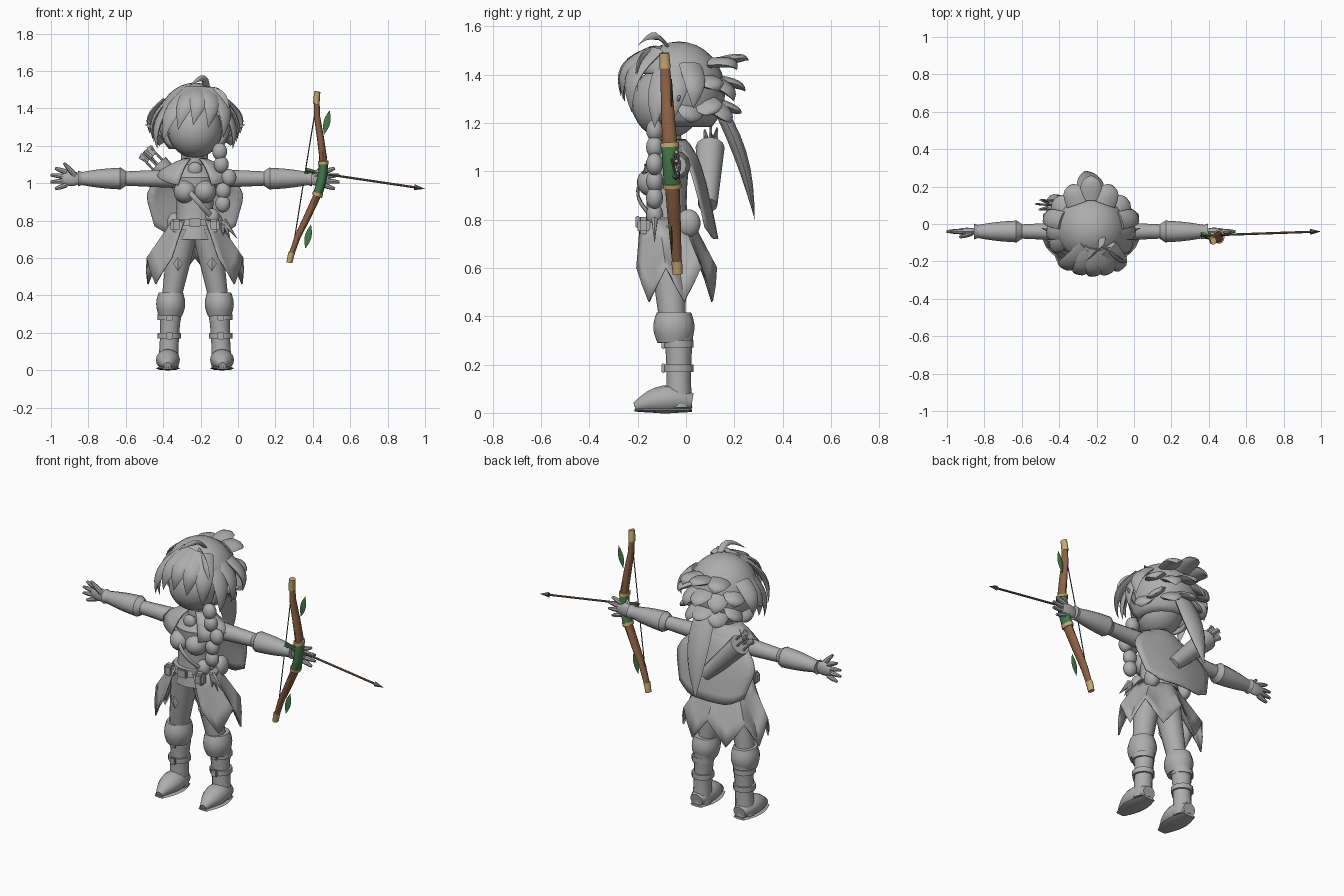
import bpy, bmesh, math
from mathutils import Vector, Matrix

cube = bpy.data.objects.get("Cube")
if cube:
    bpy.data.objects.remove(cube, do_unlink=True)

BODY_X = -.23                        # the figure stands off-centre
SPINE = -.08                         # depth of the body axis
ARM_Y, ARM_Z = -.04, 1.025
FRONT, UP = Vector((0, -1, 0)), Vector((0, 0, 1))
HEAD = Vector((BODY_X, ARM_Y, 1.33))
SIDES = {"left": 1, "right": -1}
made = []


def material(name, *colour):
    m = bpy.data.materials.new(name)
    m.use_nodes = True
    m.diffuse_color = (*colour, 1)
    m.node_tree.nodes["Principled BSDF"].inputs["Base Color"].default_value = (*colour, 1)
    return m


GREY = material("plain grey", .42, .42, .42)
WOOD = material("bow brown", .27, .12, .06)
GOLD = material("pale gold", .56, .4, .17)
GREEN = material("leaf green", .06, .2, .07)
SHAFT = material("arrow brown", .2, .14, .1)
DARK = material("dark grey", .1, .1, .1)


def finish(name, bm, mat=GREY, thickness=0):
    bmesh.ops.remove_doubles(bm, verts=bm.verts, dist=1e-5)
    bmesh.ops.recalc_face_normals(bm, faces=bm.faces)
    mesh = bpy.data.meshes.new(name)
    bm.to_mesh(mesh)
    bm.free()
    mesh.materials.append(mat)
    ob = bpy.data.objects.new(name, mesh)
    bpy.context.collection.objects.link(ob)
    if thickness:
        mod = ob.modifiers.new("thickness", "SOLIDIFY")
        mod.thickness, mod.offset = thickness, 0
    made.append(ob)


def sweep(name, path, radii, mat, sides, ref):
    """Sweep ellipses along a path; ref is the depth direction."""
    bm, rings = bmesh.new(), []
    for i, (centre, (w, d)) in enumerate(zip(path, radii)):
        t = (path[min(i + 1, len(path) - 1)] - path[max(i - 1, 0)]).normalized()
        side = t.cross(ref(centre) if callable(ref) else ref).normalized()
        depth = side.cross(t)
        angles = [math.tau * k / sides for k in range(sides)]
        rings.append([bm.verts.new(centre + side * w * math.cos(a) + depth * d * math.sin(a))
                      for a in angles])
    for a, b in zip(rings, rings[1:]):
        for k in range(sides):
            bm.faces.new((a[k], a[k - 1], b[k - 1], b[k]))
    for ring, size in ((rings[0], radii[0]), (rings[-1], radii[-1])):
        if min(size) > 1e-4:
            bm.faces.new(ring)
    finish(name, bm, mat)


def tube(name, start, end, r_start, r_end, swell=0, bend=(0, 0, 0), flat=1, mat=GREY,
         sides=12, ref=FRONT, s=1, ox=BODY_X, steps=8):
    """A bent limb whose radius blends from start to end with a swell between."""
    path, radii = [], []
    for i in range(steps + 1):
        t = i / steps
        arc = math.sin(math.pi * t)
        p = Vector(start).lerp(Vector(end), t) + Vector(bend) * arc
        r = r_start + (r_end - r_start) * t + swell * arc
        path.append(Vector((ox + s * p.x, p.y, p.z)))
        radii.append((r, r * flat))
    sweep(name, path, radii, mat, sides, ref)


def ball(name, at, size, s=1, keep=None, thickness=0):
    bm = bmesh.new()
    bmesh.ops.create_uvsphere(bm, u_segments=24, v_segments=16, radius=1)
    bm.transform(Matrix.Translation((BODY_X + s * at[0], at[1], at[2])) @ Matrix.Diagonal((*size, 1)))
    if keep:
        gone = [f for f in bm.faces if not keep(f.calc_center_median())]
        bmesh.ops.delete(bm, geom=gone, context="FACES")
    finish(name, bm, GREY, thickness)


def box(name, at, size, s=1):
    bm = bmesh.new()
    bmesh.ops.create_cube(bm, size=1)
    bm.transform(Matrix.Translation((BODY_X + s * at[0], at[1], at[2])) @ Matrix.Diagonal((*size, 1)))
    bmesh.ops.bevel(bm, geom=bm.edges[:], offset=min(size) / 4, segments=2, affect="EDGES")
    finish(name, bm)


def sheet(name, f, columns, rows):
    bm = bmesh.new()
    grid = [[bm.verts.new(Vector(f(i / columns, j / rows)) + Vector((BODY_X, 0, 0)))
             for i in range(columns + 1)] for j in range(rows + 1)]
    for a, b in zip(grid, grid[1:]):
        for i in range(columns):
            bm.faces.new((a[i], a[i + 1], b[i + 1], b[i]))
    finish(name, bm, GREY, .008)


def lock(name, root, tip, width, bulge):
    """A tapering hair lock that bows away from the head."""
    middle = (Vector(root) + Vector(tip)) / 2 + Vector((BODY_X, 0, 0))
    tube(name, root, tip, width, 0, swell=width / 3, bend=(middle - HEAD).normalized() * bulge,
         flat=.35, sides=8, ref=lambda p: p - HEAD)


# Head and hair
ball("head", (0, SPINE, 1.285), (.145, .145, .15))
ball("hair_cap", (0, -.03, 1.33), (.19, .185, .2), thickness=.015,
     keep=lambda c: c.z > 1.2 and (c.y > -.1 or c.z > 1.42))
for k in range(-2, 3):
    x = k * .08 - .01
    lock("fringe_lock", (.04 + x / 3, -.13, 1.5), (x, 2 * x * x - .27, 1.31 - 3 * x * x), .055, .06)
for s in SIDES.values():
    for row in range(3):
        x, y = s * (.2 + row * .02), row * .08 - .13
        lock("side_lock", (x * .65, y * .6, 1.44), (x, y, 1.18 + row * .04), .05, .04)
for row, z in enumerate((1.42, 1.29, 1.2)):
    for k in range(-1 - row, 2 + row):
        reach = .26 - .015 * row - .02 * (k % 2)
        x, y = reach * math.sin(k / 2) * .9, reach * math.cos(k / 2)
        drop = .04 * (k % 2)
        lock("back_lock", (x * .7, y / 2, min(z + .09, 1.45)), (x, y, z + .04 - drop), .06, .03)
tube("long_tail", (0, .1, 1.33), (-.03, .285, .8), .05, 0, swell=.045, bend=(.01, .03, .01),
     flat=.4, sides=8)
tube("crown_curl", (.06, -.05, 1.48), (-.03, -.2, 1.52), .015, 0, swell=.01, bend=(.03, 0, .06),
     flat=.4, sides=6)
tube("side_curl", (.04, -.1, 1.5), (.18, -.2, 1.32), .02, 0, swell=.01, bend=(.04, -.04, .05),
     flat=.5, sides=6)
for i in range(6):
    sway = math.sin(i * .7) * .05 + .012 * (-1) ** i
    ball("braid_knot", (.12 + sway, -.13, 1.17 - i * .07), (.04, .035, .046))
for k in range(3):
    tube("braid_end", (.15, -.13, .8), (.15 + k * .04, -.13, .7), .02, 0, flat=.7, sides=6)

# Torso and clothes
tube("torso", (0, SPINE, .7), (0, SPINE, 1.03), .115, .11, swell=-.015, flat=.85, sides=20)
tube("shoulders", (0, SPINE, 1.03), (0, SPINE, 1.1), .11, .05, flat=.8, sides=20)
tube("neck", (0, -.065, 1.06), (0, -.065, 1.18), .05, .043)
tube("belt", (0, SPINE, .77), (0, SPINE, .81), .125, .12, flat=.95, sides=20)
box("belt_buckle", (0, -.2, .79), (.06, .02, .05))
ball("collar_brooch", (0, -.13, 1.075), (.038, .025, .038))
tube("chest_strap", (-.1, -.12, 1.03), (.1, -.14, .81), .014, .014, bend=(0, -.07, 0), flat=.5, sides=6)


def skirt(u, v):
    a = .5 + u * (math.tau - 1)
    hem = .46 + .14 * abs(u * 6 % 1 * 2 - 1)          # zigzag points
    return (math.sin(a) * (.12 + .14 * v), -.09 + .04 * v - math.cos(a) * (.11 + .065 * v),
            .8 + (hem - .8) * v)


def cape(u, v):
    across = u * 2 - 1
    width = .1 + .17 * math.sin(min(1, v * 1.6) * math.pi / 2) - .1 * max(0, v - .45)
    corner = .12 * max(0, abs(across) - .6)
    return across * width, .01 + .12 * v ** .6 - .05 * across ** 2, 1.11 + (corner - .39) * v


def capelet(u, v):
    a = .45 + u * (math.tau - .9)
    droop = .05 * v + .07 * v * v * (.4 + abs(math.cos(a)))
    return (math.sin(a) * (.055 + .15 * v), -.06 - math.cos(a) * (.055 + .075 * v), 1.13 - droop)


sheet("split_skirt", skirt, 24, 4)
sheet("back_cape", cape, 12, 8)
sheet("shoulder_capelet", capelet, 24, 4)

# Quiver with spare arrows
low, high = Vector((.03, .09, .86)), Vector((-.2, .1, 1.1))
tube("quiver", low, high, .04, .06)
for k in range(4):
    around = Vector((math.cos(k * 1.5), math.sin(k * 1.5), math.cos(k * 1.5))) * .025
    nock = high + around + (high - low) * .3
    tube("spare_arrow", high + around, nock, .006, .006, sides=6)
    tube("spare_fletching", nock.lerp(high, .5), nock, .02, .016, flat=.3, sides=4)

# Limbs, ears and paired details
for side, s in SIDES.items():
    def part(name, start, end, *radii, **options):
        tube(side + "_" + name, start, end, *radii, s=s, **options)

    def arm(name, inner, outer, *radii, **options):
        part(name, (inner, ARM_Y, ARM_Z), (outer, ARM_Y, ARM_Z), *radii, **options)

    part("ear", (.12, -.07, 1.26), (.27, -.02, 1.315), .04, 0, swell=.006, flat=.5, sides=8)
    ball(side + "_bust", (.052, -.135, .955), (.062, .068, .062), s)

    # Leg and boot
    part("thigh", (.06, SPINE, .76), (.13, -.055, .36), .08, .05, flat=1.05)
    part("thigh_diamond", (.09, -.142, .53), (.09, -.148, .61), 0, 0, swell=.026, flat=.4, sides=4, steps=2)
    part("boot_shaft", (.13, -.03, .34), (.143, -.03, .02), .062, .056, swell=-.008)
    part("boot_cuff", (.132, -.05, .29), (.128, -.05, .415), .062, .065, swell=.014, flat=1.1, sides=16)
    for z in (.17, .27):
        part("boot_strap", (.138, -.03, z), (.138, -.03, z + .03), .062, .062)
        box(side + "_strap_buckle", (.138, -.093, z + .015), (.035, .016, .04), s)
    part("foot", (.143, .025, .045), (.147, -.212, .025), .04, .02, swell=.034, bend=(0, 0, .02),
         flat=.9, ref=UP, sides=16)
    part("sole", (.143, .025, .011), (.147, -.213, .011), .04, .03, swell=.03, flat=.18, ref=UP, sides=8)

    # Arm and hand
    arm("upper_arm", .07, .44, .052, .035)
    arm("bracer_frill", .37, .4, .04, .06)
    arm("bracer", .4, .61, .058, .034, swell=.004)
    arm("bracer_wrist", .6, .625, .034, .042)
    arm("palm", .61, .71, .025, .028, swell=.014, flat=.5)
    for k in range(4):
        spread = 1.5 - k
        part("finger", (.685, ARM_Y, ARM_Z + spread * .022),
             (.775 - .012 * spread ** 2, ARM_Y, ARM_Z + spread * .037), .013, .007, swell=.003, sides=8)
    part("thumb", (.64, -.05, 1.04), (.7, -.07, 1.107), .014, .007, swell=.003, sides=8)
    ball(side + "_hip_pouch", (.11, .01, .785), (.04, .05, .058), s)
    box(side + "_front_pouch", (.1, -.175, .775), (.06, .05, .07), s)


# Bow, held in the left hand
def bow_point(t):
    return Vector((.275 + .15 * t + .1 * math.sin(math.pi * t) ** 2, -.035 - .055 * t, .575 + .915 * t))


def bow(name, low, high, extra, mat):
    path, radii = [], []
    for i in range(9):
        t = low + (high - low) * i / 8
        arc = math.sin(math.pi * t)
        path.append(bow_point(t))
        radii.append((.013 + .008 * arc + extra, .017 + .014 * arc + extra))
    sweep(name, path, radii, mat, 12, FRONT)


bow("bow_limbs", .03, .97, 0, WOOD)
bow("bow_lower_tip", 0, .06, .003, GOLD)
bow("bow_upper_tip", .93, 1, .003, GOLD)
bow("bow_grip", .41, .58, .004, GREEN)
bow("bow_lower_band", .39, .41, .008, GOLD)
bow("bow_upper_band", .575, .595, .008, GOLD)
tail, point = Vector((.36, -.062, 1.065)), Vector((1, ARM_Y, .97))
for name, t in (("lower", .08), ("upper", .93)):
    tube(name + "_bow_string", bow_point(t), tail, .003, .003, mat=DARK, sides=6, ox=0)
for name, x, z in (("lower", .36, .65), ("upper", .46, 1.26)):
    tube(name + "_leaf", (x, -.06, z), (x + .03, -.06, z + .13), 0, 0, swell=.018, flat=.3,
         mat=GREEN, sides=4, ox=0)

# Nocked arrow
neck = tail.lerp(point, .91)
tube("arrow_shaft", tail, neck, .006, .006, mat=SHAFT, sides=8, ox=0)
tube("arrow_head", neck, point, .016, 0, mat=DARK, sides=4, ox=0)
for ref in (FRONT, UP):
    tube("arrow_fletching", tail, tail.lerp(point, .15), .02, .005, flat=.15, mat=GREEN,
         sides=4, ref=ref, ox=0)

# Smooth shading with crisp edges
bpy.ops.object.select_all(action="DESELECT")
for ob in made:
    ob.select_set(True)
bpy.context.view_layer.objects.active = made[0]
bpy.ops.object.shade_smooth_by_angle(angle=math.radians(42))
